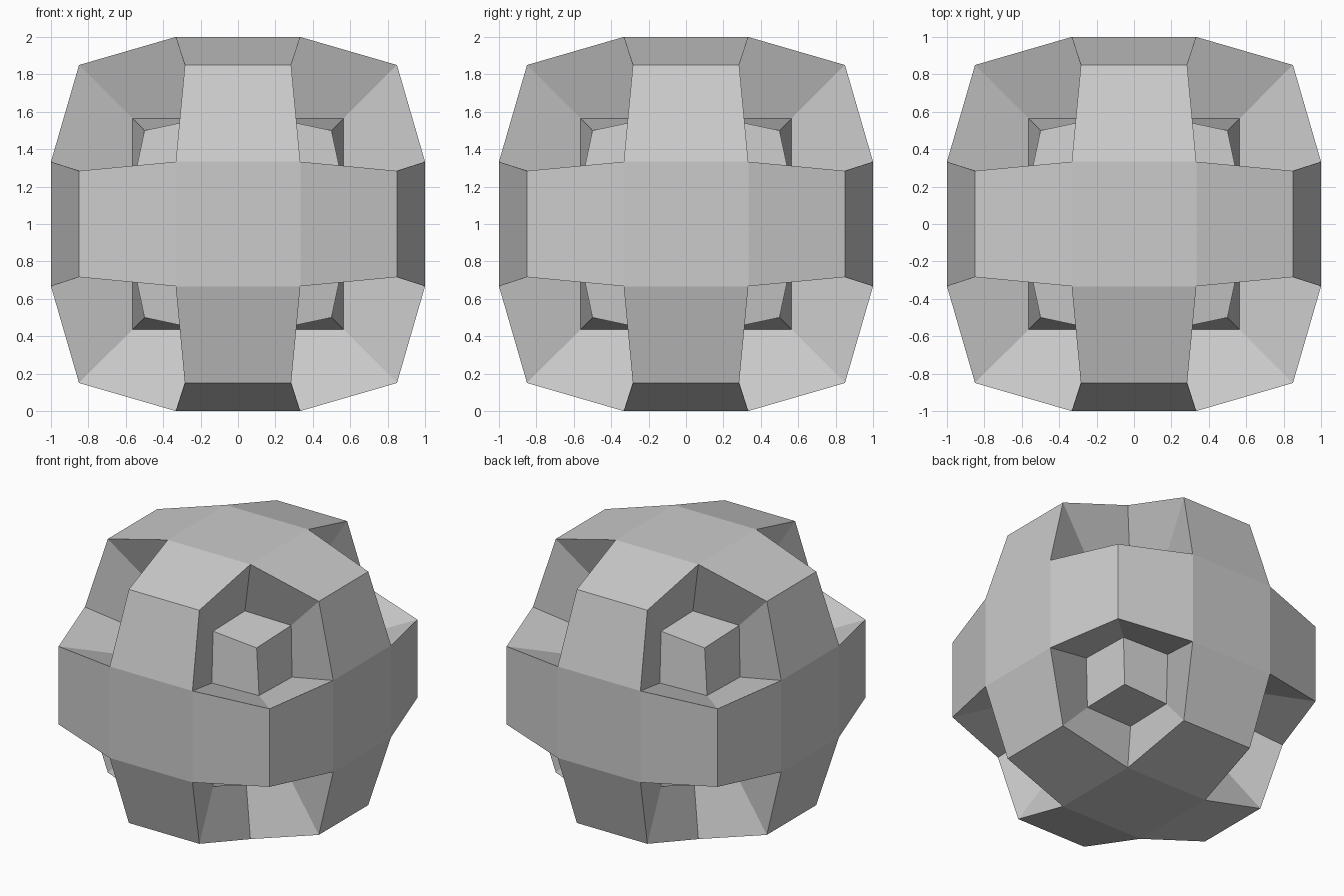
import bpy
import bmesh
from itertools import product
from mathutils import Vector

cube = bpy.data.objects.get("Cube")
if cube:
    bpy.data.objects.remove(cube, do_unlink=True)

PANEL = 0.333              # half width of the six flat panels
EDGE, EDGE_HALF = 0.85, 0.284   # ridge position and its half length
FLOOR = 0.565              # depth of the socket floor
RIM, ROOT = 0.195, 0.185   # socket floor outline
TIP = 0.5                  # corner of the small block in each socket
SIGNS = (-1, 1)

bm = bmesh.new()


def cycle(point, turns):
    """Swap x, y and z round to reuse one part on all three axes."""
    return Vector(point[-turns:] + point[:-turns]) if turns else Vector(point)


def add_face(points, turns, sign=(1, 1, 1)):
    verts = []
    for p in points:
        q = cycle(p, turns)
        verts.append(bm.verts.new([c * s for c, s in zip(q, sign)]))
    bm.faces.new(verts)


for turns in range(3):
    # Flat panels at both ends of the axis
    for s in SIGNS:
        add_face([(PANEL, PANEL, s), (-PANEL, PANEL, s),
                  (-PANEL, -PANEL, s), (PANEL, -PANEL, s)], turns)

    # Bands: two sloped plates meeting at a ridge between panels
    for sx, sz in product(SIGNS, SIGNS):
        ridge = [(EDGE * sx, EDGE_HALF, EDGE * sz), (EDGE * sx, -EDGE_HALF, EDGE * sz)]
        add_face([(PANEL * sx, -PANEL, sz), (PANEL * sx, PANEL, sz)] + ridge, turns)
        add_face([(sx, -PANEL, PANEL * sz), (sx, PANEL, PANEL * sz)] + ridge, turns)

    # Corner sockets: sunken walls and one face of the small block
    for sign in product(SIGNS, repeat=3):
        panel, root = (PANEL, PANEL, 1), (ROOT, ROOT, FLOOR)
        side_a, rim_a = (EDGE, EDGE_HALF, EDGE), (FLOOR, RIM, FLOOR)
        side_b, rim_b = (EDGE_HALF, EDGE, EDGE), (RIM, FLOOR, FLOOR)
        add_face([panel, side_a, rim_a, root], turns, sign)
        add_face([panel, side_b, rim_b, root], turns, sign)
        add_face([root, rim_a, (TIP, TIP, TIP), rim_b], turns, sign)

# Weld the parts into one closed shell standing on the ground
bmesh.ops.remove_doubles(bm, verts=bm.verts[:], dist=0.001)
bmesh.ops.recalc_face_normals(bm, faces=bm.faces[:])
bmesh.ops.translate(bm, verts=bm.verts[:], vec=(0, 0, 1))

mesh = bpy.data.meshes.new("faceted_shell")
bm.to_mesh(mesh)
bm.free()
shell = bpy.data.objects.new("faceted_shell", mesh)
bpy.context.collection.objects.link(shell)

# Plain grey finish
grey = bpy.data.materials.new("light_grey")
grey.use_nodes = True
colour = (0.6, 0.6, 0.6, 1)
grey.diffuse_color = colour
grey.node_tree.nodes["Principled BSDF"].inputs["Base Color"].default_value = colour
mesh.materials.append(grey)
